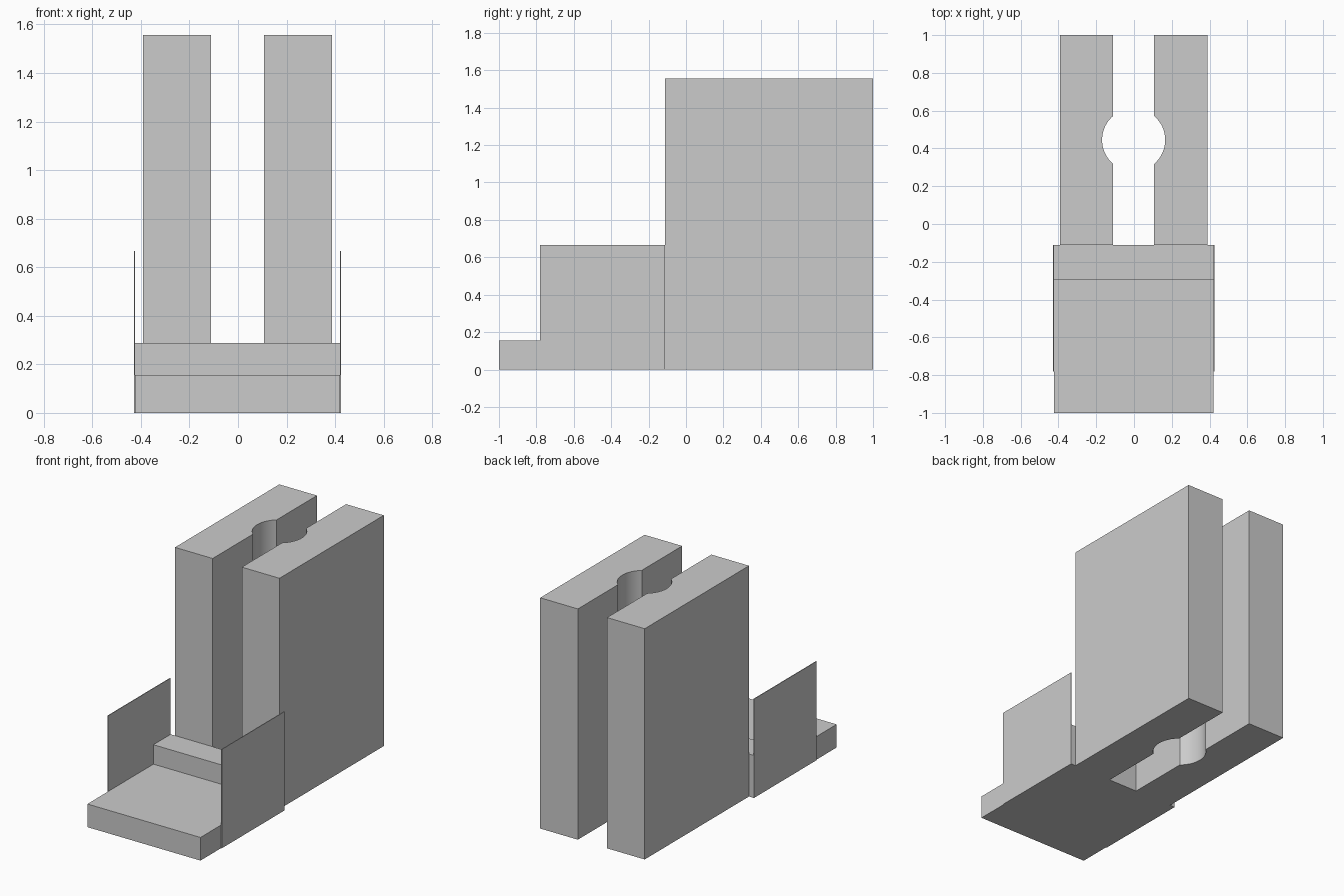
import bpy
import bmesh
from math import asin, cos, sin

if "Cube" in bpy.data.objects:
    bpy.data.objects.remove(bpy.data.objects["Cube"], do_unlink=True)

grey = bpy.data.materials.new("plain grey")
grey.use_nodes = True
colour = (0.6, 0.6, 0.6, 1)
grey.diffuse_color = colour
grey.node_tree.nodes["Principled BSDF"].inputs["Base Color"].default_value = colour

MID = -0.002   # slight sideways offset of the whole body
BACK = -0.112  # plane where the tray meets the towers


def extrude(name, outline, axis, low, high):
    """Extrude a 2D outline along x or z between low and high."""
    bm = bmesh.new()
    place = (lambda a, b: (low, a, b)) if axis == "x" else (lambda a, b: (a, b, low))
    face = bm.faces.new([bm.verts.new(place(a, b)) for a, b in outline])
    moved = bmesh.ops.extrude_face_region(bm, geom=[face])["geom"]
    verts = [v for v in moved if isinstance(v, bmesh.types.BMVert)]
    step = (high - low, 0, 0) if axis == "x" else (0, 0, high - low)
    bmesh.ops.translate(bm, verts=verts, vec=step)
    bmesh.ops.recalc_face_normals(bm, faces=bm.faces)
    mesh = bpy.data.meshes.new(name)
    bm.to_mesh(mesh)
    bm.free()
    mesh.materials.append(grey)
    obj = bpy.data.objects.new(name, mesh)
    bpy.context.collection.objects.link(obj)
    return obj


# Stepped tray: low front shelf and raised rear step
extrude("stepped_base",
        [(-1, 0), (BACK, 0), (BACK, 0.287), (-0.296, 0.287), (-0.296, 0.156), (-1, 0.156)],
        "x", MID - 0.422, MID + 0.422)

# Half of the round bore, cut into the inner face of each tower
INNER, OUTER, RADIUS, BORE_Y, STEPS = 0.109, 0.39, 0.167, 0.445, 24
half = asin((RADIUS ** 2 - INNER ** 2) ** 0.5 / RADIUS)
angles = [half - 2 * half * i / STEPS for i in range(STEPS + 1)]
arc = [(RADIUS * cos(a), BORE_Y + RADIUS * sin(a)) for a in angles]
tower = [(INNER, BACK), (OUTER, BACK), (OUTER, 1), (INNER, 1)] + arc

for side, sign in (("left", 1), ("right", -1)):
    # Tall tower with bore
    obj = extrude(side + "_tower", [(MID + sign * x, y) for x, y in tower], "z", 0, 1.557)
    bpy.ops.object.select_all(action="DESELECT")
    obj.select_set(True)
    bpy.context.view_layer.objects.active = obj
    bpy.ops.object.shade_smooth_by_angle()
    # Thin side plate
    extrude(side + "_side_plate",
            [(-0.78, 0), (BACK, 0), (BACK, 0.667), (-0.78, 0.667)],
            "x", MID + sign * 0.422, MID + sign * 0.427)
